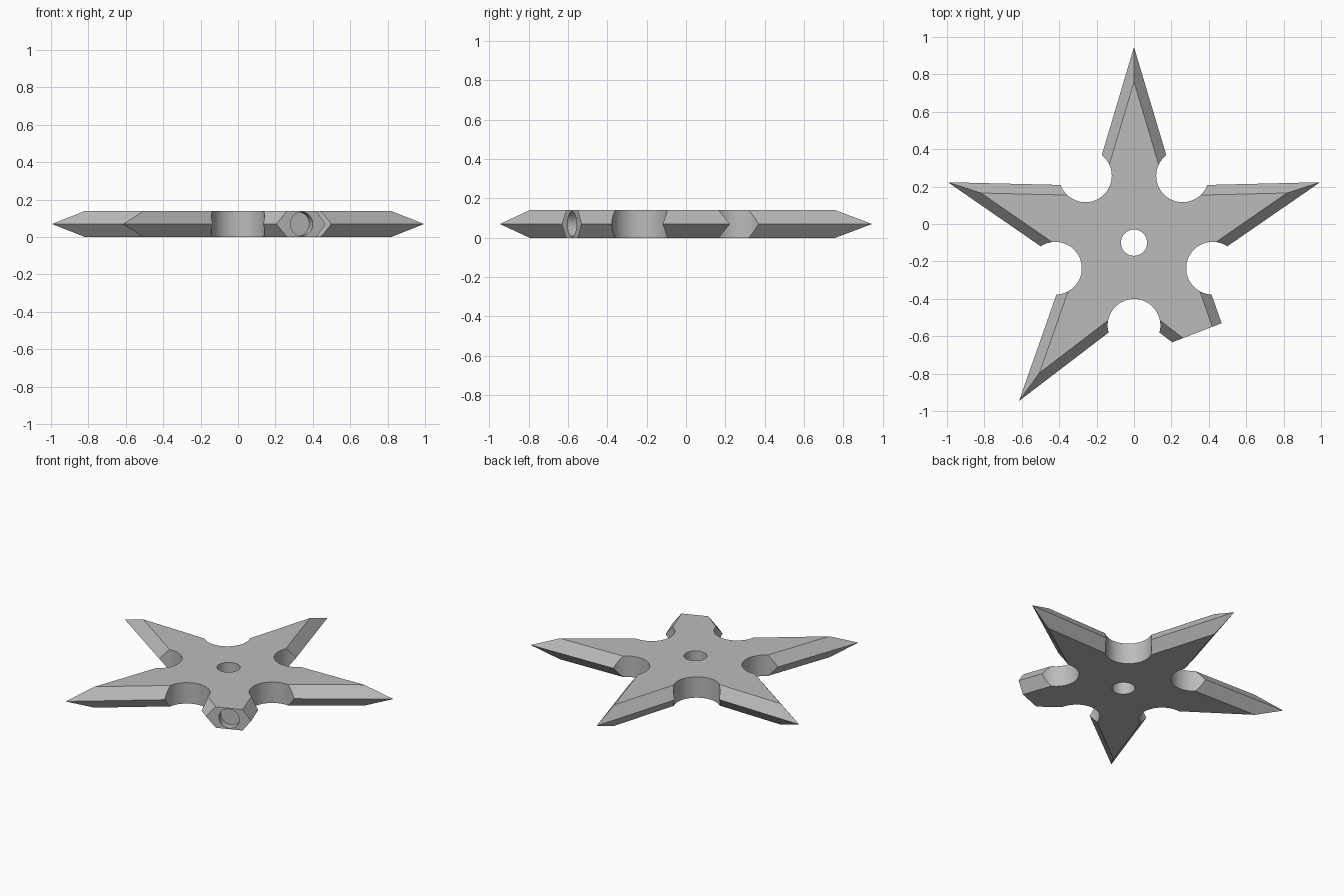
import bpy, bmesh
from math import pi, sin, cos, atan2
from mathutils import Matrix, Vector

if "Cube" in bpy.data.objects:
    bpy.data.objects.remove(bpy.data.objects["Cube"])

THICK = 0.14
CENTRE = Vector((0, -0.1, THICK / 2))

steel = bpy.data.materials.new("grey steel")
steel.use_nodes = True
grey = (0.5, 0.5, 0.5, 1)
steel.diffuse_color = grey
steel.node_tree.nodes["Principled BSDF"].inputs["Base Color"].default_value = grey


def make_object(name, bm):
    bmesh.ops.recalc_face_normals(bm, faces=bm.faces)
    mesh = bpy.data.meshes.new(name)
    bm.to_mesh(mesh)
    bm.free()
    mesh.materials.append(steel)
    obj = bpy.data.objects.new(name, mesh)
    bpy.context.collection.objects.link(obj)
    return obj


def add_cylinder(bm, radius, depth, matrix):
    bmesh.ops.create_cone(bm, cap_ends=True, segments=64, radius1=radius,
                          radius2=radius, depth=depth, matrix=matrix)


def star_ring(bm, tip, z):
    """Ten points of a five-armed star, with valleys in proportion to the tips."""
    ring = []
    for i in range(10):
        r = tip if i % 2 == 0 else tip * 0.36
        a = pi / 2 + i * pi / 5
        ring.append(bm.verts.new((r * cos(a), CENTRE.y + r * sin(a), z)))
    return ring


# Star blade: sharp middle outline, smaller flat faces above and below
bm = bmesh.new()
rings = [star_ring(bm, tip, z) for tip, z in
         ((0.86, 0), (1.046, THICK / 2), (0.86, THICK))]
for low, high in zip(rings, rings[1:]):
    for i in range(10):
        j = (i + 1) % 10
        bm.faces.new((low[i], low[j], high[j], high[i]))
bm.faces.new(rings[0])
bm.faces.new(rings[2])
blade = make_object("star_blade", bm)

# Round notches between the arms and the centre hole
bm = bmesh.new()
add_cylinder(bm, 0.07, 1, Matrix.Translation(CENTRE))
for i in range(5):
    a = -pi / 2 + i * 2 * pi / 5
    offset = Vector((cos(a), sin(a), 0)) * 0.442
    add_cylinder(bm, 0.141, 1, Matrix.Translation(CENTRE + offset))
notches = make_object("notch_cutter", bm)

# Snapped-off arm: slanted end plane, facing outwards
end = Vector((0.34, -0.58, THICK / 2))
out = Vector((0.36, -0.93, 0)).normalized()
turn = Matrix.Rotation(atan2(out.y, out.x), 4, "Z")
bm = bmesh.new()
bmesh.ops.create_cube(bm, size=0.6, matrix=Matrix.Translation(end + out * 0.3) @ turn)
snapped = make_object("arm_end_cutter", bm)

# Shallow round socket in the snapped end
bm = bmesh.new()
add_cylinder(bm, 0.064, 0.1,
             Matrix.Translation(end) @ turn @ Matrix.Rotation(pi / 2, 4, "Y"))
socket = make_object("socket_cutter", bm)

# Cut everything and tidy up
bpy.ops.object.select_all(action="DESELECT")
bpy.context.view_layer.objects.active = blade
blade.select_set(True)
for cutter in (notches, snapped, socket):
    cutter.hide_render = True
    mod = blade.modifiers.new(cutter.name, "BOOLEAN")
    mod.operation = "DIFFERENCE"
    mod.solver = "EXACT"
    mod.object = cutter
    bpy.ops.object.modifier_apply(modifier=mod.name)
    bpy.data.objects.remove(cutter)
bpy.ops.object.shade_smooth_by_angle(angle=pi / 9)
